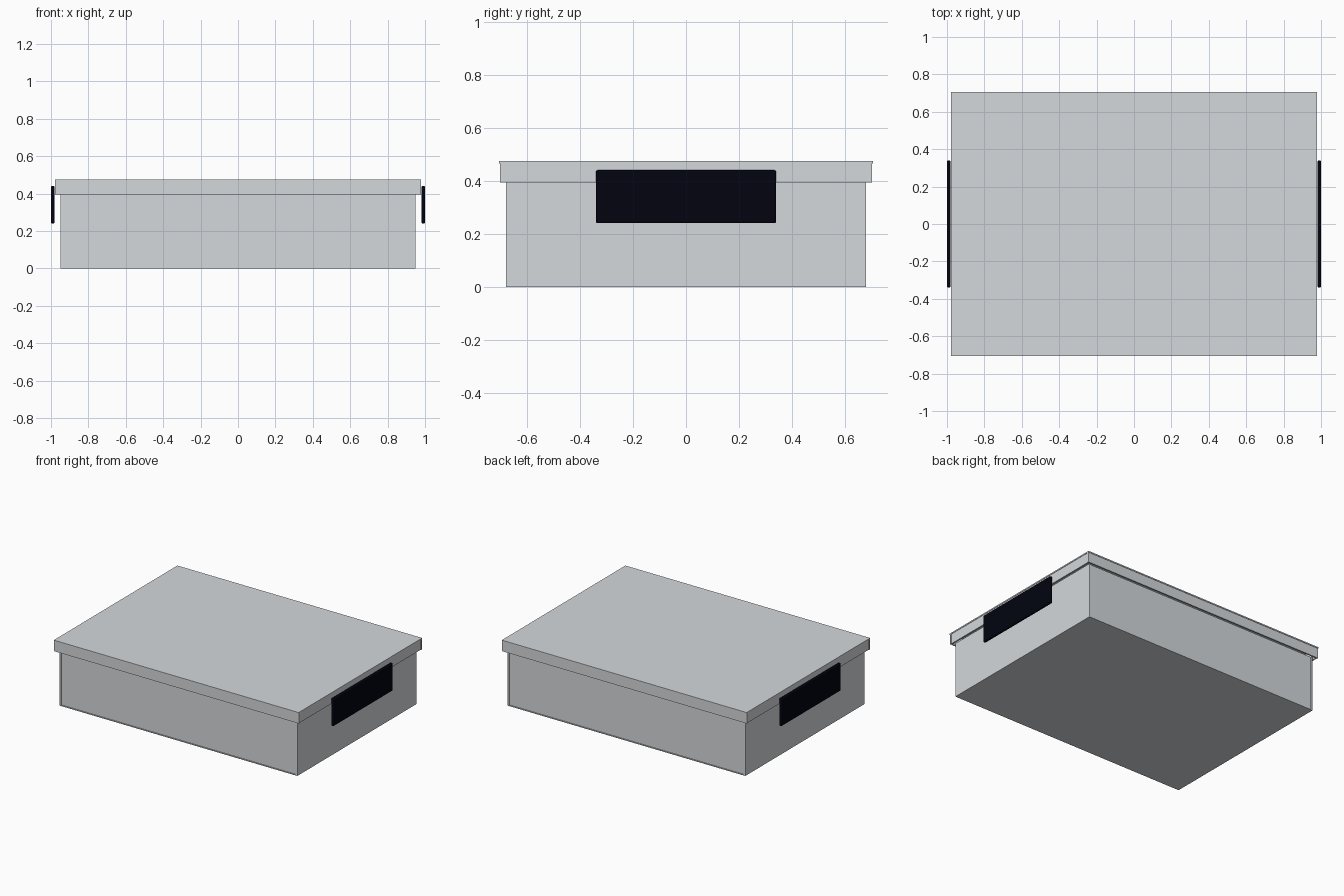
import bpy

if "Cube" in bpy.data.objects:
    bpy.data.objects.remove(bpy.data.objects["Cube"])


def material(name, colour):
    mat = bpy.data.materials.new(name)
    mat.diffuse_color = (*colour, 1)
    mat.use_nodes = True
    mat.node_tree.nodes["Principled BSDF"].inputs["Base Color"].default_value = mat.diffuse_color
    return mat


def panel(name, lo, hi, mat, bevel=0.0):
    """Box spanning two opposite corners, optionally with rounded edges."""
    centre = [(a + b) / 2 for a, b in zip(lo, hi)]
    bpy.ops.mesh.primitive_cube_add(size=1, location=centre)
    ob = bpy.context.object
    ob.name = name
    ob.scale = [b - a for a, b in zip(lo, hi)]
    bpy.ops.object.transform_apply(location=False, rotation=False, scale=True)
    ob.data.materials.append(mat)
    if bevel:
        mod = ob.modifiers.new("bevel", 'BEVEL')
        mod.width = bevel
        mod.segments = 3
        bpy.ops.object.shade_smooth_by_angle()
    return ob


def span(side, inner, outer):
    """Ordered range between two distances on the given side."""
    return sorted((side * inner, side * outer))


dark = material("dark_plastic", (0.0005, 0.001, 0.005))
pale = material("pale_plastic", (0.66, 0.69, 0.71))

BX, BY, BT, BH = 0.95, 0.68, 0.013, 0.40      # box half sizes, wall, height
LX, LY, LT = 0.978, 0.705, 0.01               # lid half sizes, rim thickness
L0, L1, L2 = 0.394, 0.466, 0.475              # rim bottom, rim top, lid top
WALL_INSET, RIM_INSET = 0.006, 0.003          # small steps between panels

# Floor of the box and top of the lid
panel("box_floor", (-BX + BT, -BY, 0), (BX - BT, BY, 0.006), pale)
panel("lid_top", (-LX, -LY, L1), (LX, LY, L2), pale)

for s, x_name, y_name in ((-1, "left", "front"), (1, "right", "back")):
    # Box walls: the front and back sit slightly inside the side walls
    a, b = span(s, BX - BT, BX)
    panel(f"box_{x_name}_wall", (a, -BY, 0), (b, BY, BH), pale)
    a, b = span(s, BY - WALL_INSET - BT, BY - WALL_INSET)
    panel(f"box_{y_name}_wall", (-BX + BT, a, 0.006), (BX - BT, b, BH), pale)

    # Lid rim: the sides sit slightly inside the front and back strips
    y = LY - RIM_INSET
    a, b = span(s, y - LT, y)
    panel(f"lid_{y_name}_rim", (-LX, a, L0), (LX, b, L1), pale)
    a, b = span(s, LX - RIM_INSET - LT, LX - RIM_INSET)
    panel(f"lid_{x_name}_rim", (a, -y + LT, L0), (b, y - LT, L1), pale)

    # Clip plates on the two ends
    a, b = span(s, 0.981, 1.0)
    panel(f"{x_name}_clip", (a, -0.34, 0.24), (b, 0.34, 0.44), dark, 0.006)
